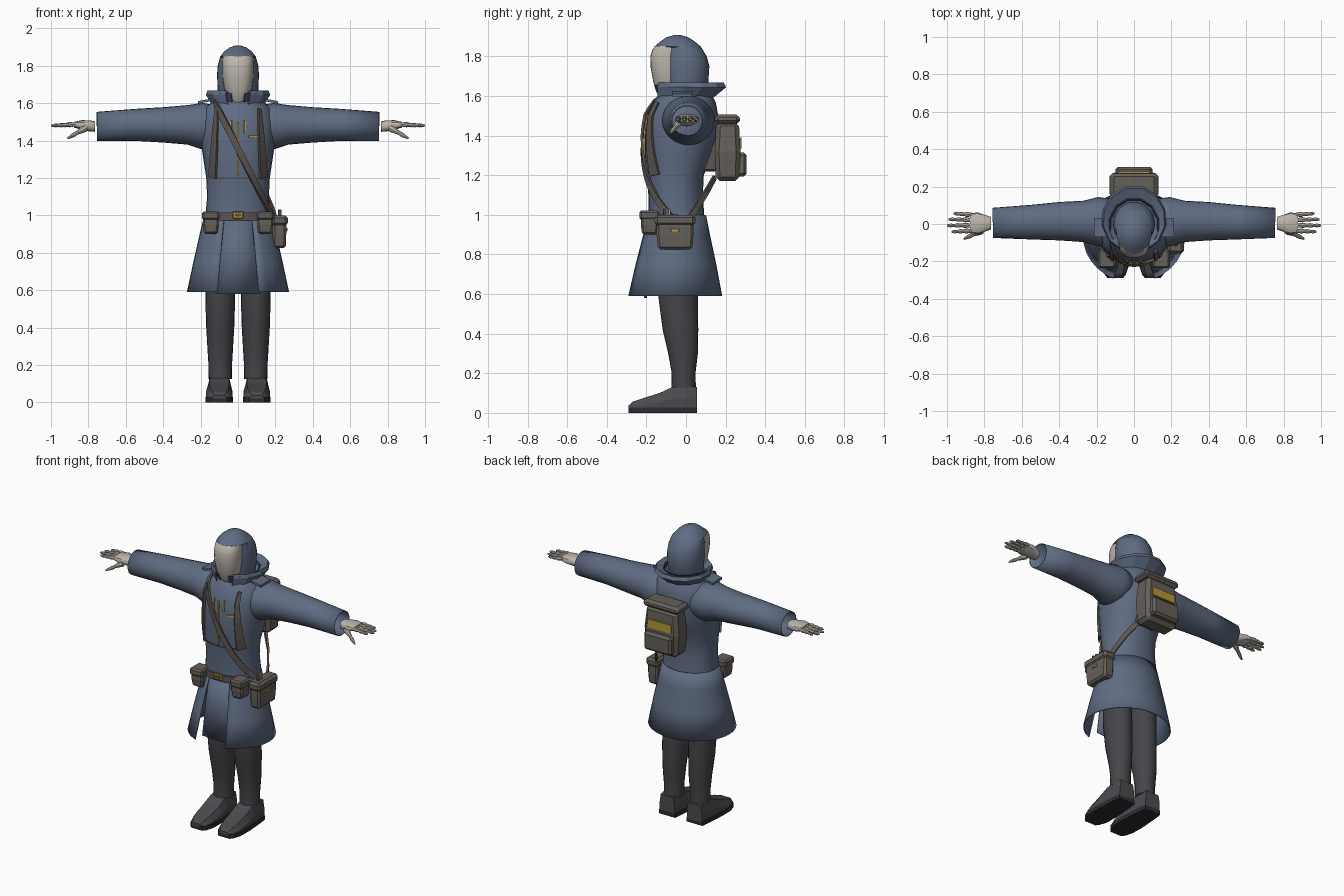
import bpy, bmesh, math
from mathutils import Vector

if "Cube" in bpy.data.objects:
    bpy.data.objects.remove(bpy.data.objects["Cube"])


def material(name, r, g, b):
    m = bpy.data.materials.new(name)
    m.use_nodes = True
    m.diffuse_color = (r, g, b, 1)
    m.node_tree.nodes["Principled BSDF"].inputs["Base Color"].default_value = (r, g, b, 1)
    return m


COAT = material("coat_blue", .115, .15, .225)
LINING = material("lining_dark_blue", .05, .065, .10)
TROUSER = material("trouser_grey", .06, .058, .066)
BOOT = material("boot_grey", .07, .069, .077)
SOLE = material("sole_black", .025, .025, .03)
BAG = material("bag_brown_grey", .13, .115, .10)
STRAP = material("strap_brown", .105, .09, .08)
PALE = material("pale_mask", .50, .46, .41)
GOLD = material("gold", .48, .31, .04)
smooth_parts = []


def finish(name, bm, mat, smooth=False, thick=0, bevel=0):
    bmesh.ops.recalc_face_normals(bm, faces=bm.faces)
    me = bpy.data.meshes.new(name)
    bm.to_mesh(me)
    bm.free()
    me.materials.append(mat)
    ob = bpy.data.objects.new(name, me)
    bpy.context.collection.objects.link(ob)
    if thick:
        mod = ob.modifiers.new("thickness", 'SOLIDIFY')
        mod.thickness, mod.offset = thick, 0
    if bevel:
        mod = ob.modifiers.new("bevel", 'BEVEL')
        mod.width, mod.segments = bevel, 1
    if smooth:
        smooth_parts.append(ob)
    return ob


def skin(name, rings, mat, closed=True, caps=True, smooth=True, thick=0, bevel=0):
    """Join a row of matching cross-sections."""
    bm = bmesh.new()
    rows = [[bm.verts.new(p) for p in r] for r in rings]
    n = len(rows[0])
    for a, b in zip(rows, rows[1:]):
        for i in range(n if closed else n - 1):
            j = (i + 1) % n
            bm.faces.new((a[i], a[j], b[j], b[i]))
    if closed and caps:
        bm.faces.new(rows[0])
        bm.faces.new(rows[-1])
    return finish(name, bm, mat, smooth, thick, bevel)


def oval(n=28, p=2.0, gap=0):
    """Unit rounded outline; gap leaves the front open by that angle each side."""
    g = math.radians(gap)
    count = n + 1 if gap else n
    for i in range(count):
        a = -math.pi / 2 + g + (2 * math.pi - 2 * g) * i / n
        c, s = math.cos(a), math.sin(a)
        yield (math.copysign(abs(c) ** (2 / p), c), math.copysign(abs(s) ** (2 / p), s))


def level(z, rx, yf, yb, cx=0, **kw):
    return [(cx + rx * u, (yf + yb) / 2 + (yb - yf) / 2 * v, z) for u, v in oval(**kw)]


def block(name, x, y, z, mat, bevel=.01, top=1, bottom=1):
    """Box from ranges, with its top or bottom drawn in."""
    cx, cy = sum(x) / 2, sum(y) / 2
    hx, hy = abs(x[1] - x[0]) / 2, (y[1] - y[0]) / 2
    mid = (z[0] + z[1]) / 2
    rows = [(z[0], bottom), (mid, 1), (z[1], top)] if top != 1 or bottom != 1 else [(z[0], 1), (z[1], 1)]
    rings = [[(cx + a * hx * k, cy + b * hy * k, h) for a, b in ((-1, -1), (1, -1), (1, 1), (-1, 1))]
             for h, k in rows]
    return skin(name, rings, mat, smooth=False, bevel=bevel)


def strap(name, points, w0, w1, mat, thick=.012):
    """Flat band along points, facing away from the body axis."""
    pts = [Vector(p) for p in points]
    rings = []
    for i, p in enumerate(pts):
        t = (pts[min(i + 1, len(pts) - 1)] - pts[max(i - 1, 0)]).normalized()
        out = Vector((p.x, p.y + .05, 0)).normalized()
        side = t.cross(out).normalized() * (w0 + (w1 - w0) * i / (len(pts) - 1)) / 2
        rings.append([p - side, p + side])
    return skin(name, rings, mat, closed=False, smooth=False, thick=thick)


def tube(name, a, b, radii, mat, n=8):
    a, b = Vector(a), Vector(b)
    d = (b - a).normalized()
    u = d.cross(Vector((0, 0, 1))).normalized()
    v = d.cross(u)
    rings = [[a.lerp(b, i / (len(radii) - 1)) + (u * x + v * y) * r for x, y in oval(n)]
             for i, r in enumerate(radii)]
    return skin(name, rings, mat)


# Coat body: height, half width, front y, back y
TORSO = [(.96, .178, -.19, .095), (1.1, .165, -.19, .085), (1.2, .17, -.2, .09),
         (1.3, .185, -.208, .13), (1.4, .2, -.208, .16), (1.5, .2, -.198, .163),
         (1.57, .18, -.165, .15), (1.62, .125, -.13, .12), (1.65, .08, -.09, .08)]
skin("coat_body", [level(*r, p=2.2) for r in TORSO], COAT)


def front(x, z, off=.006):
    """Point on the front of the coat body."""
    for a, b in zip(TORSO, TORSO[1:]):
        if z <= b[0]:
            break
    k = (z - a[0]) / (b[0] - a[0])
    rx, yf, yb = [a[i] + (b[i] - a[i]) * k for i in (1, 2, 3)]
    t = min(1, abs(x) / rx)
    return (x, (yf + yb) / 2 - (yb - yf) / 2 * (1 - t ** 2.2) ** (1 / 2.2) - off, z)


def front_path(a, b, off=.006, n=10):
    return [front(a[0] + (b[0] - a[0]) * i / n, a[1] + (b[1] - a[1]) * i / n, off) for i in range(n + 1)]


# Flared skirt, open at the front over an inner panel
SKIRT = [(.59, .27, -.31, .18), (.75, .236, -.27, .15), (.9, .202, -.228, .118), (1.0, .177, -.196, .098)]
skin("coat_skirt", [level(*r, gap=24) for r in SKIRT], COAT, closed=False, thick=.006)
skin("coat_front_panel", [[(-w, y, z), (0, y - .01, z), (w, y, z)]
                          for w, y, z in ((.12, -.2, .58), (.1, -.195, .78), (.08, -.185, .98))],
     COAT, closed=False, thick=.006)

# Collar and hood
skin("collar", [level(*r, n=11, gap=22) for r in
                ((1.585, .135, -.15, .13), (1.645, .172, -.155, .205), (1.665, .165, -.15, .195), (1.63, .11, -.11, .11))],
     COAT, closed=False, smooth=False, thick=.006)
skin("collar_lining", [level(*r, n=11, gap=15) for r in ((1.59, .11, -.135, .11), (1.655, .135, -.16, .14))],
     LINING, closed=False, smooth=False, thick=.006)
HOOD = [(1.58, .09, -.09, .08), (1.66, .108, -.108, .112), (1.75, .112, -.118, .118), (1.8, .109, -.118, .105),
        (1.845, .096, -.118, .078), (1.85, .095, -.16, .075), (1.875, .075, -.13, .045),
        (1.897, .047, -.1, .012), (1.908, .015, -.06, -.025)]
skin("hood", [level(*r) for r in HOOD], COAT)
MASK = [(1.595, .03, -.135), (1.625, .055, -.152), (1.67, .073, -.165), (1.74, .083, -.178),
        (1.8, .084, -.18), (1.835, .083, -.17), (1.853, .08, -.155)]
skin("face_mask", [level(z, rx, yf, 0, p=2.5) for z, rx, yf in MASK], PALE)

SLEEVE = [(.08, 1.48, .1, .015, .11), (.19, 1.477, .122, .012, .13), (.27, 1.484, .103, .014, .108),
          (.4, 1.484, .092, .015, .1), (.55, 1.484, .083, .01, .09), (.755, 1.475, .076, .006, .078)]
LEG = [(.9, .085, -.13, .05), (.59, .08, -.14, .06), (.42, .076, -.118, .062),
       (.3, .069, -.09, .06), (.2, .063, -.072, .048), (.125, .062, -.074, .05)]
# Boot sections: y, half width below, half width above, height
SHOE = [(.055, .055, .046, .13), (0, .062, .052, .137), (-.07, .067, .05, .13), (-.13, .071, .052, .102),
        (-.22, .07, .048, .073), (-.27, .054, .038, .056), (-.29, .038, .026, .038)]
FINGERS = [(-.036, .975), (-.007, 1.0), (.022, .992), (.049, .965)]

for s, side in ((1, "left"), (-1, "right")):
    # Arms and hands
    skin(side + "_sleeve", [[(s * x, cy + ry * u, cz + rz * v) for u, v in oval(24)]
                            for x, cz, rz, cy, ry in SLEEVE], COAT, caps=False, thick=.005)
    skin(side + "_palm", [[(s * x, .004 + ry * u, cz + rz * v) for u, v in oval(12, 2.5)]
                          for x, cz, rz, ry in ((.765, 1.475, .028, .034), (.79, 1.478, .03, .042),
                                                (.835, 1.483, .026, .058), (.878, 1.485, .015, .053))], PALE)
    for i, (y, tip) in enumerate(FINGERS):
        tube(f"{side}_finger_{i + 1}", (s * .865, y, 1.487), (s * tip, y * 1.15, 1.48),
             (.011, .011, .014, .009, .012, .008, .01, .005), PALE)
    tube(side + "_thumb", (s * .815, -.035, 1.468), (s * .91, -.08, 1.412),
         (.02, .018, .014, .01, .012, .009, .005), PALE)
    # Legs and boots
    skin(side + "_leg", [level(*r, cx=s * .095, n=20) for r in LEG], TROUSER)
    skin(side + "_boot", [[(s * .1 + k * w, y, z) for k, w, z in
                           ((-1, b, .02), (-1, b, h * .55), (-1, t, h), (1, t, h), (1, b, h * .55), (1, b, .02))]
                          for y, b, t, h in SHOE], BOOT, smooth=False)
    skin(side + "_boot_sole", [[(s * .1 + k * (b + .003), y, z) for k, z in ((-1, 0), (-1, .028), (1, .028), (1, 0))]
                               for y, b, t, h in SHOE], SOLE, smooth=False)
    # Shoulder tabs, chest harness and belt pouches
    skin(side + "_shoulder_tab", [[(s * x, y, z + dz) for y, dz in ((-.07, 0), (.03, 0), (.03, .014), (-.07, .014))]
                                  for x, z in ((.145, 1.61), (.215, 1.597))], COAT, smooth=False)
    strap(side + "_chest_strap", front_path((s * .115, 1.57), (s * .137, 1.2), .01), .022, .06, STRAP)
    px = (s * .103, s * .188)
    block(side + "_belt_pouch", px, (-.228, -.14), (.9, 1.0), BAG, .01, bottom=.85)
    block(side + "_belt_pouch_flap", (s * .099, s * .192), (-.236, -.135), (.975, 1.022), BAG, .01)
    # Chest marks
    strap(side + "_chest_mark", front_path((s * .037, 1.51), (s * .037, 1.44), .004, 2), .009, .009, GOLD, .008)

# Front fastening, belt and bag strap
strap("front_zip", front_path((0, 1.5), (0, 1.21), .004), .01, .01, GOLD, .008)
strap("chest_badge", front_path((.058, 1.42), (.108, 1.42), .004, 4), .014, .014, GOLD, .008)
strap("waist_seam", front_path((-.11, 1.2), (.11, 1.2), .001), .006, .006, LINING, .005)
strap("belt", front_path((-.13, .995), (.13, .995), .009), .042, .042, STRAP)
block("belt_buckle", (-.03, .03), (-.216, -.2), (.982, 1.02), GOLD, .005)
block("belt_buckle_bar", (-.016, .016), (-.22, -.212), (.993, 1.009), STRAP, 0)
strap("bag_strap_front", front_path((-.125, 1.605), (.16, 1.04), .014, 16) + [(.195, -.08, .99)], .034, .034, STRAP)
strap("bag_strap_back", [(.205, .01, .97), (.185, .05, 1.03), (.15, .1, 1.11), (.1, .145, 1.19)], .03, .03, STRAP)

# Side satchel
block("satchel", (.185, .258), (-.148, .038), (.825, .97), BAG, .012, bottom=.93)
block("satchel_flap", (.18, .266), (-.158, .047), (.945, 1.0), BAG, .014)
block("satchel_clasp", (.255, .265), (-.075, -.035), (.915, .932), GOLD, .002)
for i, y in enumerate((-.11, -.085)):
    block(f"satchel_pen_{i + 1}", (.215, .232), (y - .007, y + .007), (.98, 1.032), PALE if i else BAG, .003)

# Backpack
block("backpack", (-.125, .125), (.145, .275), (1.17, 1.47), BAG, .022, top=.88, bottom=.92)
block("backpack_lid", (-.13, .13), (.145, .272), (1.46, 1.508), BAG, .016, top=.95)
block("backpack_pocket", (-.1, .1), (.25, .306), (1.195, 1.315), BAG, .014)
block("backpack_plate", (-.085, .085), (.272, .28), (1.335, 1.39), GOLD, 0)
block("backpack_mount", (-.07, .07), (.08, .16), (1.22, 1.45), STRAP, .01)

# Smooth shading on the soft parts
bpy.ops.object.select_all(action='DESELECT')
for ob in smooth_parts:
    ob.select_set(True)
bpy.context.view_layer.objects.active = smooth_parts[0]
bpy.ops.object.shade_smooth_by_angle(angle=math.radians(40))
